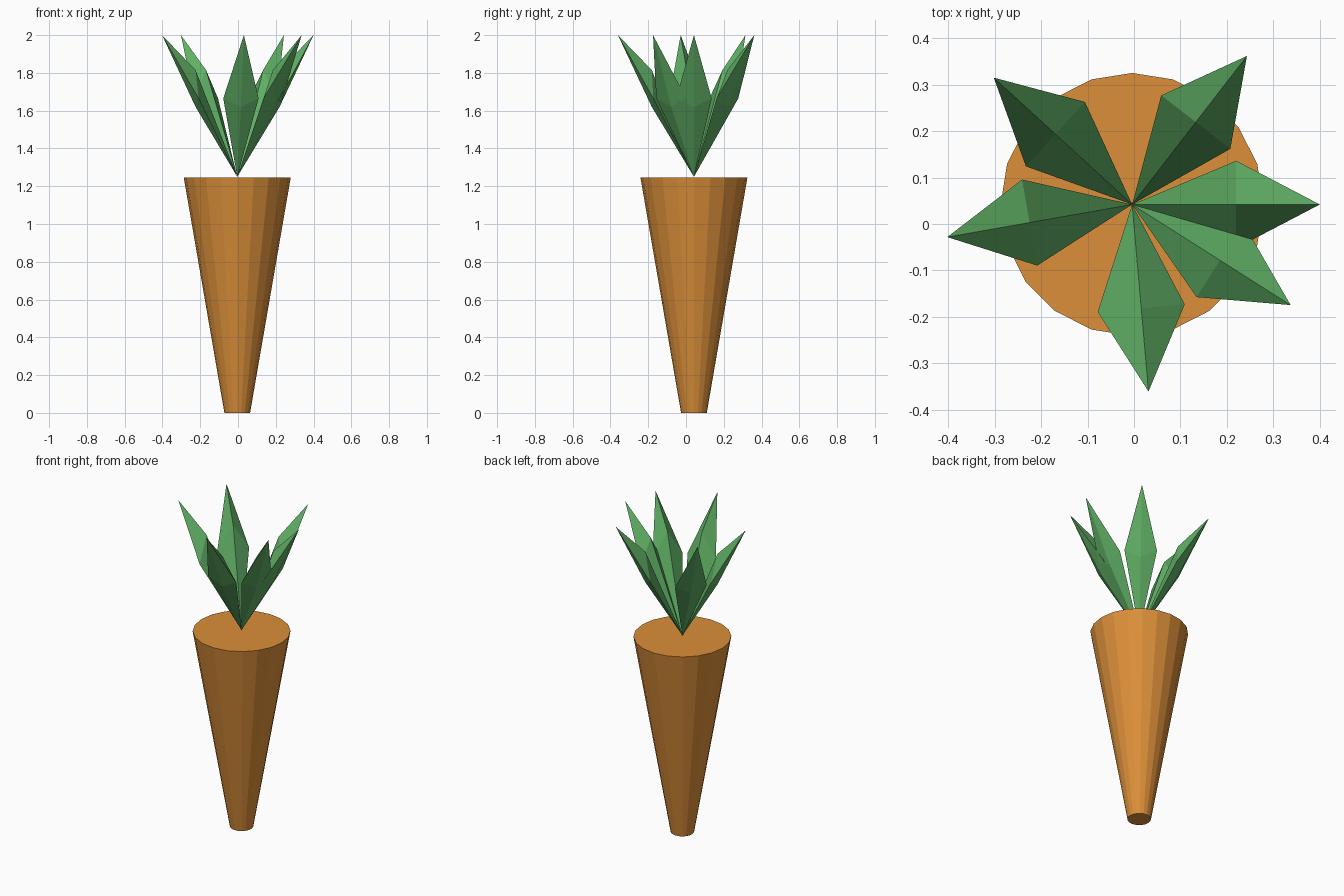
import bpy
import bmesh
import math
from mathutils import Matrix

cube = bpy.data.objects.get("Cube")
if cube:
    bpy.data.objects.remove(cube, do_unlink=True)


def make_material(name, colour):
    mat = bpy.data.materials.new(name)
    mat.use_nodes = True
    mat.diffuse_color = colour
    mat.node_tree.nodes["Principled BSDF"].inputs["Base Color"].default_value = colour
    return mat


ORANGE = make_material("orange root", (0.71, 0.275, 0.041, 1))
GREEN = make_material("leaf green", (0.117, 0.43, 0.13, 1))

CENTRE = (-0.004, 0.042)
ROOT_HEIGHT = 1.245


def add_object(name, bm, mat, matrix):
    bmesh.ops.recalc_face_normals(bm, faces=bm.faces)
    mesh = bpy.data.meshes.new(name)
    bm.to_mesh(mesh)
    bm.free()
    mesh.materials.append(mat)
    obj = bpy.data.objects.new(name, mesh)
    obj.matrix_world = matrix
    bpy.context.collection.objects.link(obj)
    return obj


# Tapered root with flat caps
bm = bmesh.new()
bmesh.ops.create_cone(bm, cap_ends=True, segments=20,
                      radius1=0.068, radius2=0.283, depth=ROOT_HEIGHT)
add_object("root", bm, ORANGE, Matrix.Translation((*CENTRE, ROOT_HEIGHT / 2)))


def add_leaf(name, angle):
    """Spike with a kite cross-section, leaning outwards along local +x."""
    bm = bmesh.new()
    base = bm.verts.new((0, 0, 0))
    tip = bm.verts.new((0.404, 0, 0.75))
    # Widest ring: side, inner ridge, other side, shallow underside
    ring = [bm.verts.new((0.224, y, z)) for y, z in
            ((0.094, 0.415), (0, 0.565), (-0.094, 0.415), (0, 0.37))]
    for i, a in enumerate(ring):
        b = ring[(i + 1) % len(ring)]
        bm.faces.new((base, a, b))
        bm.faces.new((tip, b, a))
    matrix = (Matrix.Translation((*CENTRE, 1.25))
              @ Matrix.Rotation(math.radians(angle), 4, "Z"))
    add_object(name, bm, GREEN, matrix)


# Crown of leaves, unevenly spread
for number, angle in enumerate((0, 52.3, 137.5, 190, 275, 327.6), 1):
    add_leaf(f"leaf_{number}", angle)
